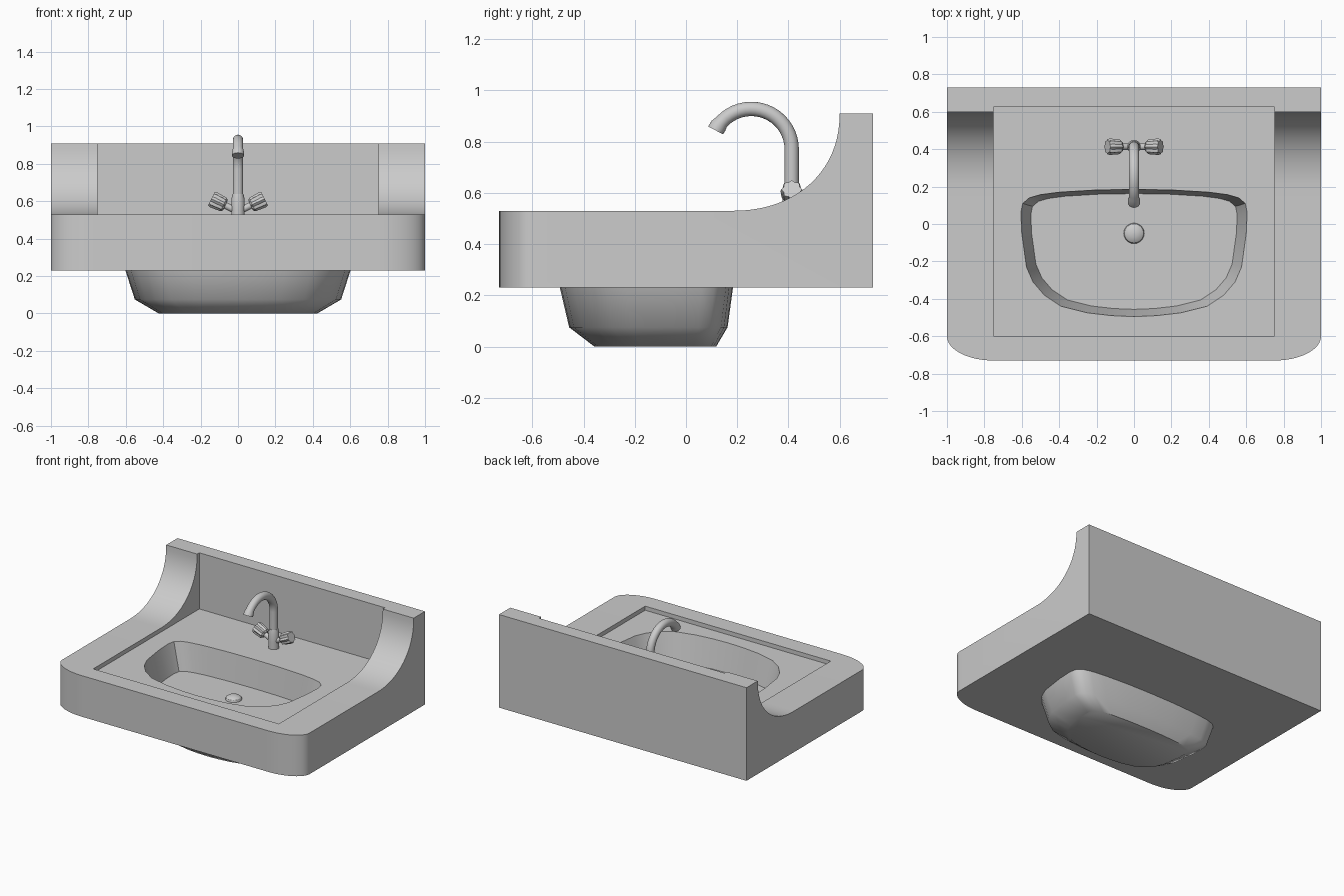
import bpy, bmesh, math
from mathutils import Vector

if "Cube" in bpy.data.objects:
    bpy.data.objects.remove(bpy.data.objects["Cube"])


def finish(name, bm, angle=30):
    bmesh.ops.recalc_face_normals(bm, faces=bm.faces[:])
    me = bpy.data.meshes.new(name)
    bm.to_mesh(me)
    bm.free()
    ob = bpy.data.objects.new(name, me)
    bpy.context.collection.objects.link(ob)
    bpy.ops.object.select_all(action='DESELECT')
    bpy.context.view_layer.objects.active = ob
    ob.select_set(True)
    bpy.ops.object.shade_smooth_by_angle(angle=math.radians(angle))
    return ob


def loft(name, rings, angle=30):
    bm = bmesh.new()
    vs = [[bm.verts.new(p) for p in r] for r in rings]
    n = len(vs[0])
    for a, b in zip(vs, vs[1:]):
        for i in range(n):
            bm.faces.new((a[i], a[(i + 1) % n], b[(i + 1) % n], b[i]))
    bm.faces.new(vs[0])
    bm.faces.new(vs[-1])
    return finish(name, bm, angle)


def cut(ob, cutter):
    m = ob.modifiers.new("cut", 'BOOLEAN')
    m.operation, m.solver, m.object = 'DIFFERENCE', 'EXACT', cutter
    bpy.context.view_layer.objects.active = ob
    bpy.ops.object.modifier_apply(modifier=m.name)
    bpy.data.objects.remove(cutter)


def turned(name, base, axis, stations, n=24, lobes=0):
    """Rings (distance, radius) along an axis; lobes make a fluted grip."""
    q = Vector((0, 0, 1)).rotation_difference(Vector(axis))
    rings = []
    for d, r in stations:
        ring = []
        for i in range(n):
            a = 2 * math.pi * i / n
            k = r * (1 + 0.1 * math.cos(lobes * a)) if lobes else r
            ring.append(Vector(base) + q @ Vector((k * math.cos(a), k * math.sin(a), d)))
        rings.append(ring)
    return loft(name, rings)


# Slab: plan outline with rounded front corners, extruded
half = [(0.75 + 0.25 * math.sin(t), -0.60 - 0.13 * math.cos(t))
        for t in [math.pi / 2 * i / 12 for i in range(13)]] + [(1, 0.73)]
plan = half + [(-x, y) for x, y in reversed(half)]
slab = loft("sink_slab", [[(x, y, z) for x, y in plan] for z in (0.23, 0.91)])

# Curved sweep up to the splashback
prof = [(-1, 0.53)]
for i in range(21):
    t = math.pi / 2 * i / 20
    prof.append((0.18 + 0.42 * math.sin(t) ** 0.93, 0.91 - 0.38 * math.cos(t) ** 0.93
                 if i < 20 else 0.91))
prof += [(0.60, 1.5), (-1, 1.5)]
cut(slab, loft("sweep_cutter", [[(x, y, z) for y, z in prof] for x in (-1.5, 1.5)]))

# Shallow recess in the deck and splashback
rect = [(-0.75, -0.60), (0.75, -0.60), (0.75, 0.625), (-0.75, 0.625)]
cut(slab, loft("recess_cutter", [[(x, y, z) for x, y in rect] for z in (0.50, 1.5)]))

# D-shaped bowl outline
d = [(0, 0.185), (0.2, 0.182), (0.4, 0.17), (0.5, 0.157), (0.56, 0.14), (0.595, 0.11),
     (0.605, 0.06), (0.60, -0.05), (0.575, -0.23), (0.54, -0.31), (0.48, -0.38),
     (0.39, -0.44), (0.25, -0.475), (0.12, -0.49), (0, -0.495)]
outline = d + [(-x, y) for x, y in reversed(d[1:-1])]


def bowl_ring(z, sx, sy, cy):
    return [(x * sx, cy + (y + 0.155) * sy, z) for x, y in outline]


cut(slab, loft("bowl_cutter", [bowl_ring(0.30, 0.912, 0.91, -0.147),
                               bowl_ring(0.50, 1, 1, -0.155),
                               bowl_ring(0.70, 1.08, 1.08, -0.16)]))
bpy.ops.object.select_all(action='DESELECT')
bpy.context.view_layer.objects.active = slab
slab.select_set(True)
bpy.ops.object.shade_smooth_by_angle(angle=math.radians(30))

# Underside of the bowl
loft("bowl_underside", [bowl_ring(0.0, 0.70, 0.70, -0.12),
                        bowl_ring(0.075, 0.912, 0.91, -0.147),
                        bowl_ring(0.24, 1, 1, -0.155)], 55)

# Drain plug dome
turned("drain_plug", (0, -0.05, 0.29), (0, 0, 1),
       [(0, 0.055), (0.015, 0.055)] +
       [(0.015 + 0.025 * math.sin(a), 0.055 * math.cos(a)) for a in (0.4, 0.8, 1.2, 1.5)])

# Tap body
Y = 0.413
turned("tap_body", (0, Y, 0.49), (0, 0, 1),
       [(0, 0.036), (0.06, 0.036), (0.12, 0.036), (0.15, 0.029)])

# Gooseneck spout
path = [((Y, 0.60), 0), ((Y, 0.77), 0)]
for i in range(1, 21):
    a = math.radians(152) * i / 20
    path.append(((Y - 0.158 + 0.158 * math.cos(a), 0.77 + 0.158 * math.sin(a)), a))
rings = []
for k, ((y, z), a) in enumerate(path):
    r = 0.033 if k >= len(path) - 2 else 0.028
    rings.append([(r * math.cos(t), y + r * math.sin(t) * math.cos(a),
                   z + r * math.sin(t) * math.sin(a))
                  for t in [2 * math.pi * i / 20 for i in range(20)]])
loft("spout", rings)

# Pair of tilted tap handles
for s, side in ((-1, "left"), (1, "right")):
    axis = Vector((s * math.cos(0.45), 0, math.sin(0.45)))
    base = Vector((0, Y, 0.545))
    turned(side + "_stem", base, axis, [(0, 0.018), (0.09, 0.018)], 16)
    turned(side + "_handle", base, axis,
           [(0.075, 0.026), (0.085, 0.036), (0.145, 0.040), (0.158, 0.036)], 32, 8)
